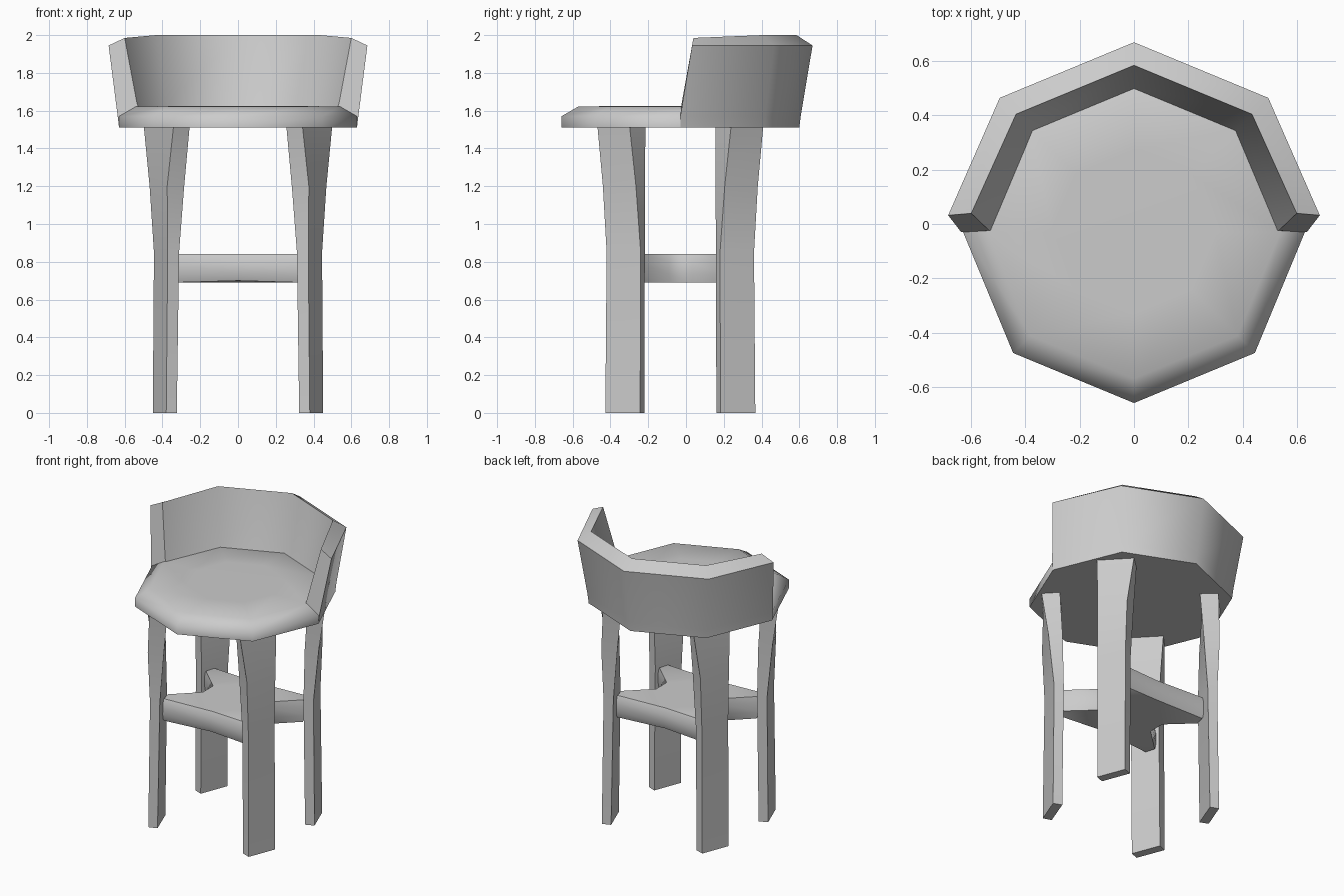
import bpy, bmesh
from math import sin, cos, pi, radians

if "Cube" in bpy.data.objects:
    bpy.data.objects.remove(bpy.data.objects["Cube"])

CY = -0.03  # y of the seat and leg centre


def finish(name, bm, angle=60):
    bmesh.ops.remove_doubles(bm, verts=bm.verts, dist=1e-5)
    bmesh.ops.recalc_face_normals(bm, faces=bm.faces)
    me = bpy.data.meshes.new(name)
    bm.to_mesh(me)
    bm.free()
    ob = bpy.data.objects.new(name, me)
    bpy.context.collection.objects.link(ob)
    bpy.ops.object.select_all(action='DESELECT')
    bpy.context.view_layer.objects.active = ob
    ob.select_set(True)
    bpy.ops.object.shade_smooth_by_angle(angle=radians(angle))
    return ob


def loft(name, rings, angle=60):
    """Bridge equal closed rings and cap both ends."""
    bm = bmesh.new()
    vs = [[bm.verts.new(p) for p in r] for r in rings]
    n = len(vs[0])
    for a, b in zip(vs, vs[1:]):
        for i in range(n):
            j = (i + 1) % n
            bm.faces.new((a[i], a[j], b[j], b[i]))
    bm.faces.new(vs[0])
    bm.faces.new(vs[-1])
    return finish(name, bm, angle)


# Octagonal seat with a bevelled upper rim
seat_profile = [(0.63, 1.51), (0.63, 1.57), (0.54, 1.622), (0.3, 1.625)]
loft("seat", [[(r * cos(i * pi / 4), CY + r * sin(i * pi / 4), z) for i in range(8)]
              for r, z in seat_profile])

# Flared wraparound backrest: one cross-section repeated at five stations
back_profile = [(0.63, 1.51), (0.637, 1.57), (0.70, 1.945), (0.615, 2.0),
                (0.535, 1.64), (0.51, 1.56)]
stations = []
for i in range(5):
    a = i * pi / 4
    end = i in (0, 4)
    ring = []
    for r, z in back_profile:
        if end:
            z -= 0.015 if z > 1.99 else 0
            r -= 0.015 if z > 1.9 else 0
        lean = max(0, z - 1.6) * 0.18 if end else 0
        ring.append((r * cos(a), CY + r * sin(a) + lean, z))
    stations.append(ring)
loft("backrest", stations)

# Four slab legs, twisting and widening towards the seat; corners as (x, distance from centre)
leg_sections = [
    (0.0, [(0.380, 0.397), (0.324, 0.377), (0.395, 0.191), (0.451, 0.213)]),
    (0.85, [(0.372, 0.390), (0.312, 0.370), (0.385, 0.188), (0.445, 0.210)]),
    (1.2, [(0.375, 0.410), (0.285, 0.365), (0.395, 0.187), (0.468, 0.235)]),
    (1.53, [(0.340, 0.440), (0.255, 0.360), (0.420, 0.185), (0.500, 0.270)]),
]
for sx, side in ((-1, "left"), (1, "right")):
    for sy, end in ((-1, "front"), (1, "back")):
        loft(f"{end}_{side}_leg",
             [[(sx * x, CY + sy * y, z) for x, y in pts] for z, pts in leg_sections], 50)

# Footrest brace: straight front and back rails joined by a waisted middle
quarter = [(0.37, 0.29), (0.39, 0.22), (0.22, 0.06)]
outline = [(x, y) for x, y in quarter]
outline += [(x, -y) for x, y in reversed(quarter)]
outline += [(0, -0.27)]
outline += [(-x, -y) for x, y in quarter]
outline += [(-x, y) for x, y in reversed(quarter)]
outline += [(0, 0.27)]
brace_layers = [(0.69, 0.94), (0.735, 1.0), (0.80, 1.0), (0.84, 0.94)]
rings = []
for z, s in brace_layers:
    # middle of the underside rises slightly
    rings.append([(x * s, CY + y * s, z + (0.01 if x == 0 and z < 0.7 else 0))
                  for x, y in outline])
loft("footrest_brace", rings)
